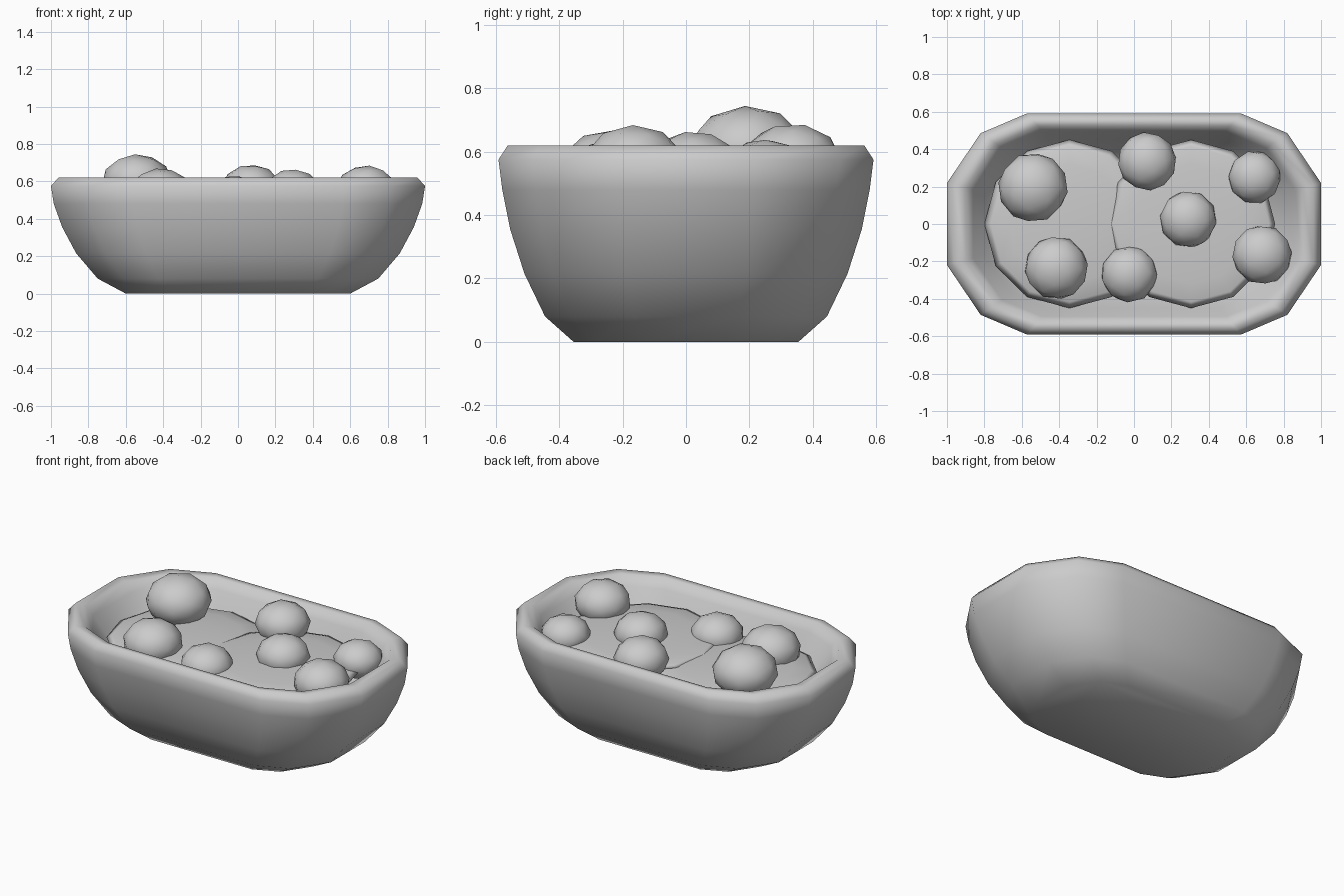
import bpy, bmesh, math, random
from mathutils import Matrix, Euler

if "Cube" in bpy.data.objects:
    bpy.data.objects.remove(bpy.data.objects["Cube"])

random.seed(4)


def finish(bm, name):
    bmesh.ops.recalc_face_normals(bm, faces=bm.faces)
    me = bpy.data.meshes.new(name)
    bm.to_mesh(me)
    bm.free()
    me.shade_smooth()
    ob = bpy.data.objects.new(name, me)
    bpy.context.collection.objects.link(ob)
    return ob


# Bowl: 12-sided rounded oblong lofted up the outside, over the rim and down inside
corner = [(1, .37), (.82, .82), (.57, 1)]
outline = (corner + [(-x, y) for x, y in reversed(corner)]
           + [(-x, -y) for x, y in corner] + [(x, -y) for x, y in reversed(corner)])
levels = [(.60, .355, 0), (.75, .445, .08), (.865, .51, .215), (.94, .555, .355),
          (.985, .58, .48), (1, .592, .575), (.96, .563, .62), (.90, .525, .615),
          (.86, .495, .56), (.80, .45, .48), (.71, .40, .36), (.54, .31, .24)]
bm = bmesh.new()
rings = [[bm.verts.new((x * sx, y * sy, z)) for x, y in outline] for sx, sy, z in levels]
n = len(outline)
for a, b in zip(rings, rings[1:]):
    for i in range(n):
        j = (i + 1) % n
        bm.faces.new((a[i], a[j], b[j], b[i]))
bm.faces.new(rings[0])
bm.faces.new(rings[-1])
finish(bm, "bowl")

# Filling: two flattened mounds, the right one overlapping the left
for name, cx, cz, rx, rz in (("filling_left", -.345, .475, .455, .045),
                             ("filling_right", .305, .505, .45, .03)):
    bm = bmesh.new()
    bmesh.ops.create_uvsphere(bm, u_segments=12, v_segments=8, radius=1)
    bmesh.ops.transform(bm, verts=bm.verts,
                        matrix=Matrix.Translation((cx, 0, cz)) @ Matrix.Diagonal((rx, .45, rz, 1)))
    finish(bm, name)

# Topping balls: x, y, radius, height of the top
balls = [(-.54, .195, .187, .745), (-.415, -.235, .17, .67), (-.025, -.268, .152, .63),
         (.07, .335, .157, .69), (.29, .025, .153, .665), (.645, .25, .142, .64),
         (.685, -.165, .16, .685)]
for i, (x, y, r, top) in enumerate(balls, 1):
    bm = bmesh.new()
    bmesh.ops.create_icosphere(bm, subdivisions=2, radius=1)
    turn = Euler([random.uniform(0, math.tau) for _ in range(3)]).to_matrix().to_4x4()
    h = r * .78
    bmesh.ops.transform(bm, verts=bm.verts,
                        matrix=Matrix.Translation((x, y, top - h)) @ Matrix.Diagonal((r, r, h, 1)) @ turn)
    finish(bm, f"topping_ball_{i}")
